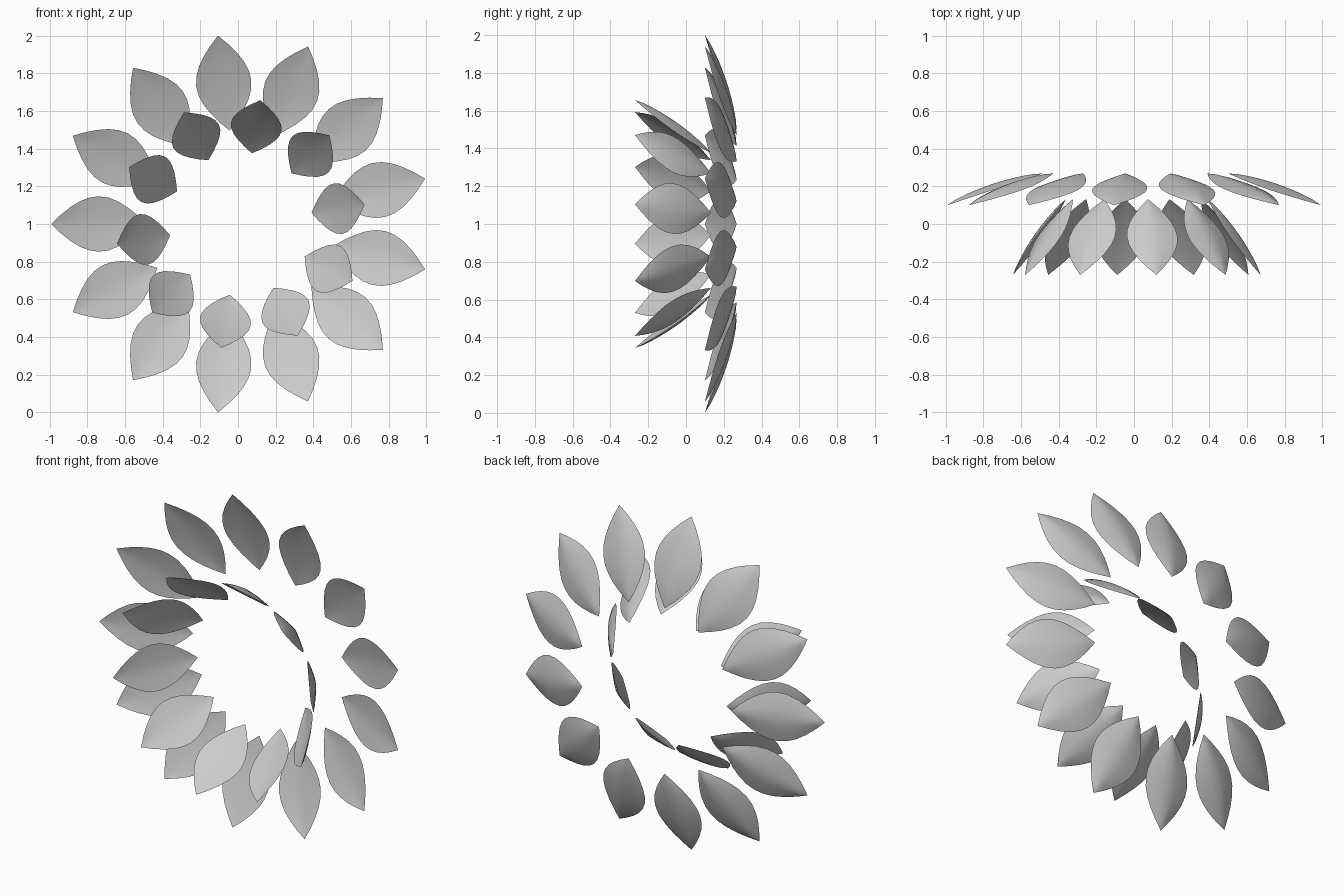
import bpy, bmesh
from math import sin, cos, pi, radians
from mathutils import Vector, Matrix

if "Cube" in bpy.data.objects:
    bpy.data.objects.remove(bpy.data.objects["Cube"])

CX, CZ = 0.015, 1.0   # wreath centre


def petal_mesh(name, length, half_w, back, front):
    """Pointed, cupped petal: base at origin, tip on +x, bulging to +z."""
    nu, nv = 10, 6
    bm = bmesh.new()
    for bulge in (back, front):
        rows = []
        for i in range(nu + 1):
            t = i / nu
            s = max(sin(pi * t), 0.0)
            w = half_w * s ** 0.95
            row = []
            for j in range(nv + 1):
                v = 2 * j / nv - 1
                h = bulge * s ** 0.7 * (0.5 * (1 - abs(v)) + 0.5 * (1 - v * v))
                row.append(bm.verts.new((length * t, w * v, h)))
            rows.append(row)
        for i in range(nu):
            for j in range(nv):
                bm.faces.new((rows[i][j], rows[i + 1][j],
                              rows[i + 1][j + 1], rows[i][j + 1]))
    bmesh.ops.remove_doubles(bm, verts=bm.verts, dist=0.0005)
    bmesh.ops.dissolve_degenerate(bm, edges=bm.edges, dist=0.0001)
    bmesh.ops.recalc_face_normals(bm, faces=bm.faces)
    me = bpy.data.meshes.new(name)
    bm.to_mesh(me)
    bm.free()
    me.shade_smooth()
    me.set_sharp_from_angle(angle=radians(30))
    return me


def petal_ring(name, count, start, base, tip, half_w, back, front):
    """base and tip are (radius, y) pairs."""
    d = Vector((tip[0] - base[0], tip[1] - base[1]))
    me = petal_mesh(name, d.length, half_w, back, front)
    d.normalize()
    for k in range(count):
        a = radians(start + 360 * k / count)
        rad = Vector((cos(a), 0, sin(a)))
        along = rad * d.x + Vector((0, d.y, 0))
        normal = rad * -d.y + Vector((0, d.x, 0))     # outward and backward
        side = normal.cross(along)
        m = Matrix((along, side, normal)).transposed().to_4x4()
        m.translation = Vector((CX, base[1], CZ)) + rad * base[0]
        ob = bpy.data.objects.new(f"{name}_{k + 1}", me)
        bpy.context.collection.objects.link(ob)
        ob.matrix_world = m


# wide rear ring and steeper front ring
petal_ring("outer_petal", 13, 180, (0.50, 0.268), (1.007, 0.10), 0.147, 0.031, 0.014)
petal_ring("inner_petal", 10, 9, (0.38, 0.132), (0.665, -0.27), 0.136, 0.029, 0.013)
